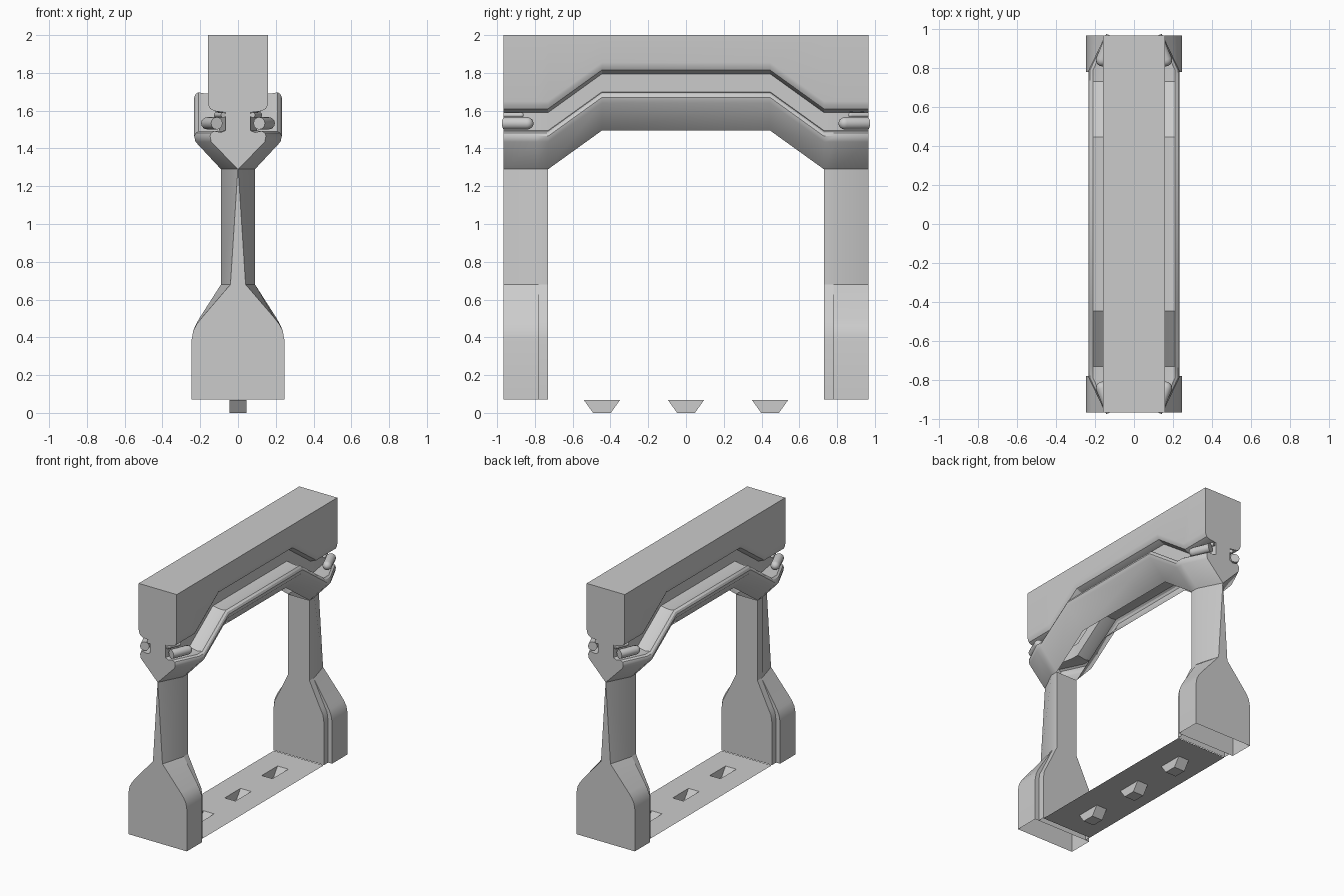
import bpy, bmesh, math
from mathutils import Vector

if "Cube" in bpy.data.objects:
    bpy.data.objects.remove(bpy.data.objects["Cube"])


def finish(name, bm, recalc=True):
    bmesh.ops.remove_doubles(bm, verts=bm.verts, dist=0.0005)
    if recalc:
        bmesh.ops.recalc_face_normals(bm, faces=bm.faces)
    me = bpy.data.meshes.new(name)
    bm.to_mesh(me)
    bm.free()
    ob = bpy.data.objects.new(name, me)
    bpy.context.collection.objects.link(ob)
    bpy.ops.object.select_all(action='DESELECT')
    ob.select_set(True)
    bpy.context.view_layer.objects.active = ob
    bpy.ops.object.shade_smooth_by_angle(angle=math.radians(32))
    return ob


def loft(bm, rings, closed=True, cap_start=False, cap_end=False):
    """Skin consecutive rings of points, optionally closing the ends."""
    vs = [[bm.verts.new(p) for p in r] for r in rings]
    n = len(vs[0])
    for a, b in zip(vs, vs[1:]):
        for i in range(n if closed else n - 1):
            j = (i + 1) % n
            bm.faces.new((a[i], a[j], b[j], b[i]))
    if cap_start:
        bm.faces.new(vs[0])
    if cap_end:
        bm.faces.new(vs[-1][::-1])


# Overhead beam: (x in the middle, x at the end faces, z at the end)
profile = [(.16, .16, 1.65), (.157, .157, 1.63), (.147, .147, 1.61), (.125, .125, 1.598),
           (.10, .065, 1.59), (.10, .065, 1.495), (.17, .09, 1.485), (.21, .125, 1.492),
           (.225, .142, 1.482), (.232, .148, 1.465), (.225, .142, 1.435), (.09, .001, 1.29)]
stations = [(-.965, 1, 0), (-.79, 0, 0), (-.73, 0, 0), (-.445, 0, .205)]
stations += [(-y, t, lift) for y, t, lift in reversed(stations)]
rings = []
for y, t, lift in stations:
    half = [(.16, 2.0)] + [(a + (b - a) * t, z + lift) for a, b, z in profile]
    rings.append([(x, y, z) for x, z in half[::-1]] + [(-x, y, z) for x, z in half])
bm = bmesh.new()
loft(bm, rings, closed=False, cap_start=True, cap_end=True)  # underside stays open
finish("overhead_beam", bm)

# Legs, flared feet and inner foot slabs at both ends
leg_levels = [(1.29, .09, .001), (.68, .09, .04)]
foot_levels = [(.68, .09, .04), (.50, .205, .195), (.47, .222, .218), (.435, .237, .237),
               (.39, .245, .245), (.07, .245, .245)]
slab_levels = [(.68, .09), (.49, .182), (.45, .203), (.39, .212), (.07, .212)]
for s, end in ((-1, "front"), (1, "back")):
    bm = bmesh.new()
    loft(bm, [[(-i, s * .73, z), (i, s * .73, z), (i, s * .79, z), (o, s * .965, z),
               (-o, s * .965, z), (-i, s * .79, z)] for z, i, o in leg_levels])
    finish(end + "_leg", bm)

    bm = bmesh.new()
    loft(bm, [[(-i, s * .78, z), (i, s * .78, z), (o, s * .965, z), (-o, s * .965, z)]
              for z, i, o in foot_levels])
    finish(end + "_foot", bm)

    bm = bmesh.new()
    loft(bm, [[(-w, s * .73, z), (w, s * .73, z), (w, s * .78, z), (-w, s * .78, z)]
              for z, w in slab_levels])
    finish(end + "_foot_slab", bm)


# Round-ended conduits tucked into the beam groove
def capsule(name, a, b, r, sides=12):
    a, b = Vector(a), Vector(b)
    d = (b - a).normalized()
    u = d.cross(Vector((0, 0, 1))).normalized()
    v = d.cross(u)
    steps = [(a, r)]
    for k in range(5):
        t = k * math.pi / 8
        steps.append((b + d * r * (math.sin(t) - 1), max(r * math.cos(t), .001)))
    bm = bmesh.new()
    loft(bm, [[c + (u * math.cos(q) + v * math.sin(q)) * rr
               for q in (2 * math.pi * i / sides for i in range(sides))]
              for c, rr in steps], cap_start=True, cap_end=True)
    finish(name, bm)


for sx in (-1, 1):
    for sy in (-1, 1):
        capsule("conduit", (sx * .112, sy * .962, 1.533), (sx * .175, sy * .81, 1.533), .033)
        capsule("thin_conduit", (sx * .077, sy * .962, 1.577), (sx * .12, sy * .86, 1.577), .014)

# Thin floor plate with three tapered pockets
bm = bmesh.new()
xs = [-.21, -.045, .045, .21]
pits = [-.445, 0, .445]
ys = [-.73] + [c + d for c in pits for d in (-.095, .095)] + [.73]
for j in range(len(ys) - 1):
    for i in range(3):
        top = [(xs[i], ys[j], .067), (xs[i + 1], ys[j], .067),
               (xs[i + 1], ys[j + 1], .067), (xs[i], ys[j + 1], .067)]
        if i == 1 and j % 2 == 1:
            c = pits[j // 2]
            low = [(x, c + (y - c) * .047 / .095, 0) for x, y, z in top]
            loft(bm, [low[::-1], top[::-1]], cap_start=False)
            bm.faces.new([bm.verts.new(p) for p in low])
        else:
            bm.faces.new([bm.verts.new(p) for p in top])
finish("floor_plate", bm)
